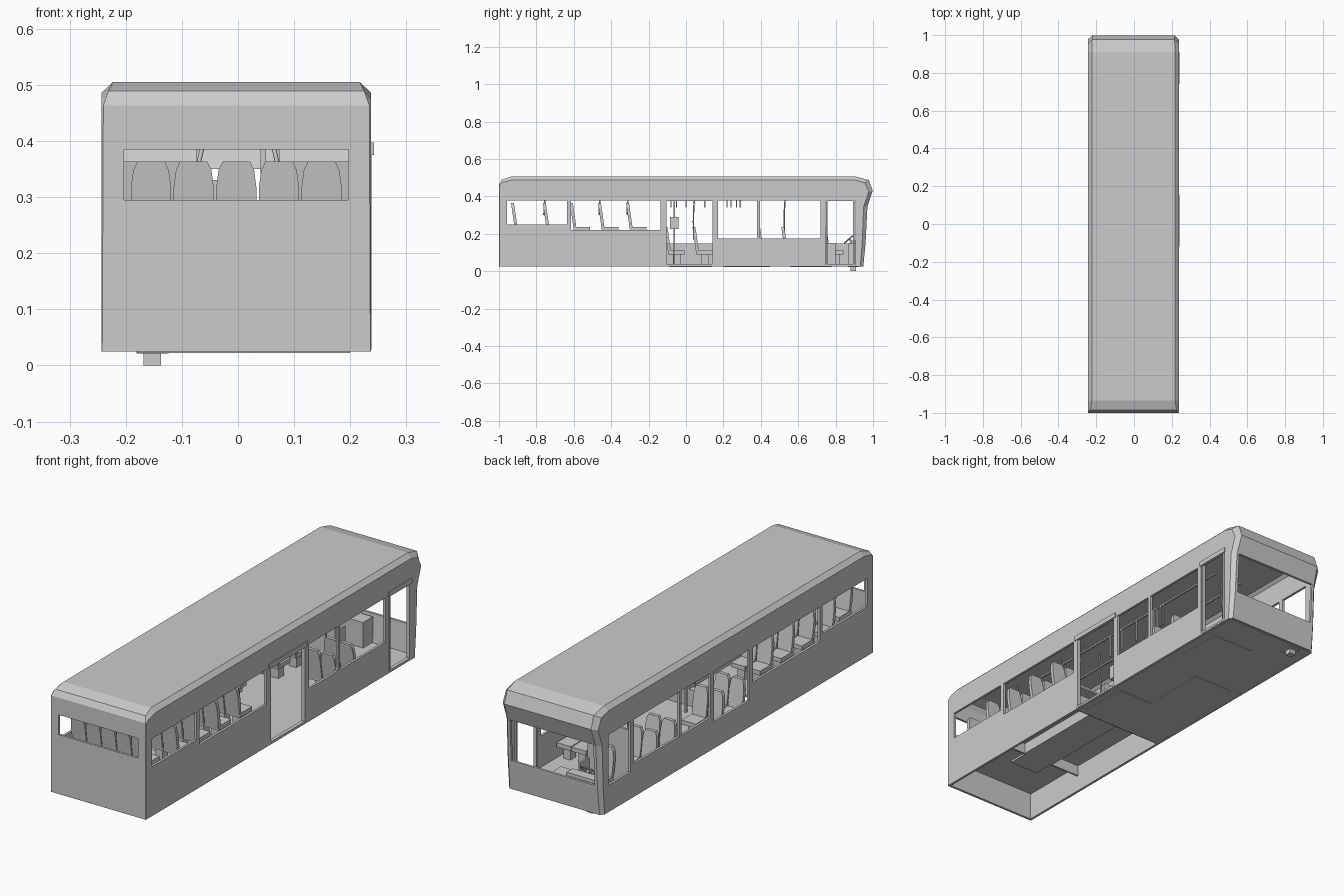
import bpy, bmesh, math
from mathutils import Matrix, Vector

old = bpy.data.objects.get("Cube")
if old:
    bpy.data.objects.remove(old, do_unlink=True)

grey = bpy.data.materials.new("plain grey")
grey.use_nodes = True
GREY = (0.6, 0.6, 0.6, 1)
grey.diffuse_color = GREY
grey.node_tree.nodes["Principled BSDF"].inputs["Base Color"].default_value = GREY
CX = -0.003   # body centre line


def finish(name, bm):
    bmesh.ops.recalc_face_normals(bm, faces=bm.faces)
    me = bpy.data.meshes.new(name)
    bm.to_mesh(me)
    bm.free()
    me.materials.append(grey)
    ob = bpy.data.objects.new(name, me)
    bpy.context.collection.objects.link(ob)
    return ob


def add_box(bm, x, y, z):
    size = Vector((x[1] - x[0], y[1] - y[0], z[1] - z[0]))
    mid = Vector((sum(x), sum(y), sum(z))) / 2
    bmesh.ops.create_cube(bm, size=1, matrix=Matrix.Translation(mid) @ Matrix.Diagonal(size).to_4x4())


def boxes(name, *items):
    bm = bmesh.new()
    for item in items:
        add_box(bm, *item)
    return finish(name, bm)


def pole(name, points, radius=0.004):
    cu = bpy.data.curves.new(name, "CURVE")
    cu.dimensions = "3D"
    cu.bevel_depth = radius
    cu.bevel_resolution = 1
    cu.resolution_u = 4
    cu.use_fill_caps = True
    sp = cu.splines.new("BEZIER")
    sp.bezier_points.add(len(points) - 1)
    for bp, p in zip(sp.bezier_points, points):
        bp.co = p
        bp.handle_left_type = bp.handle_right_type = "AUTO"
    cu.materials.append(grey)
    ob = bpy.data.objects.new(name, cu)
    bpy.context.collection.objects.link(ob)


# Body shell: centre skin (y, z, half width) with matching side edge (y, z)
HALF = 0.24
outline = [
    (-1, .025, .239, -.998, .025), (-1, .463, .237, -.998, .46),
    (-.985, .489, .228, -.982, .474), (-.935, .505, .22, -.935, .486),
    (.91, .505, .22, .905, .486), (.978, .487, .218, .955, .472),
    (.998, .43, .218, .978, .425), (.97, .345, .222, .95, .345),
    (.96, .15, .224, .942, .15), (.948, .025, .226, .932, .025)]
bm = bmesh.new()
rows = []
for y, z, w, ys, zs in outline:
    rows.append([bm.verts.new(c) for c in (
        (CX + HALF, ys, zs), (CX + w, y, z), (CX - w, y, z), (CX - HALF, ys, zs))])
for a, b in zip(rows, rows[1:]):
    for i in range(3):
        bm.faces.new((a[i], a[i + 1], b[i + 1], b[i]))
bm.faces.new([r[0] for r in rows])
bm.faces.new([r[3] for r in rows])
body = finish("body_shell", bm)
# keep the shell normals pointing outward for the wall thickness
if max(body.data.polygons, key=lambda p: p.center.z).normal.z < 0:
    body.data.flip_normals()
solid = body.modifiers.new("wall", "SOLIDIFY")
solid.thickness = 0.012
solid.offset = -1

# Openings: (rear y, front y, sill on door side, sill on other side)
DOOR = 0.036
bays = [(-.957, -.635, .25, .25), (-.615, -.135, .22, .22), (-.107, .145, DOOR, .147),
        (.17, .38, .175, .175), (.395, .72, .175, .175), (.745, .905, DOOR, .147)]
cuts = []
for y0, y1, right, left in bays:
    cuts.append(((.2, .3), (y0, y1), (right, .377)))
    cuts.append(((-.3, -.2), (y0, y1), (left, .377)))
cuts.append(((CX - .2, CX + .2), (-1.1, -.97), (.295, .385)))
cuts.append(((CX - .21, CX + .21), (.925, 1.1), (.16, .35)))
cutter = boxes("opening_cutter", *cuts)
cutter.hide_render = True
cut = body.modifiers.new("openings", "BOOLEAN")
cut.operation = "DIFFERENCE"
cut.solver = "EXACT"
cut.object = cutter
bpy.context.view_layer.objects.active = body
for m in ("wall", "openings"):
    bpy.ops.object.modifier_apply(modifier=m)
bpy.data.objects.remove(cutter, do_unlink=True)

# Door headers and jambs
for label, y0, y1 in (("middle", -.12, .157), ("front", .74, .91)):
    boxes(label + "_door_frame",
          ((.23, .242), (y0, y1), (.375, .397)),
          ((.222, .238), (y0 + .008, y0 + .016), (.03, .38)),
          ((.222, .238), (y1 - .016, y1 - .008), (.03, .38)),
          ((.222, .238), (y0 + .01, y1 - .01), (.028, .037)))

# Floors: low front deck, raised rear deck with sunken aisle, rear bench plinth
IN = (-.231, .225)
HIGH = .16
boxes("low_floor", (IN, (-.12, .935), (.025, .034)))
boxes("rear_platforms",
      ((IN[0], -.075), (-.66, -.12), (HIGH - .01, HIGH)),
      ((.07, IN[1]), (-.66, -.12), (HIGH - .01, HIGH)),
      ((-.075, .07), (-.76, -.12), (.1, .11)),
      ((-.081, -.073), (-.66, -.12), (.1, HIGH)),
      ((.068, .076), (-.66, -.12), (.1, HIGH)),
      (IN, (-.128, -.12), (.03, .11)))
boxes("rear_bench_plinth", (IN, (-.985, -.66), (HIGH - .01, HIGH)),
      (IN, (-.668, -.66), (.1, HIGH)))
boxes("floor_hatches", ((.02, .2), (-.09, .14), (.022, .026)),
      ((-.18, .02), (.2, .45), (.022, .026)), ((-.02, .19), (.56, .78), (.022, .026)))
boxes("tow_block", ((-.168, -.137), (.88, .91), (0, .026)),
      ((-.181, -.124), (.865, .925), (.021, .027)))


# Seats face the bus nose (+y); y is the backrest
def seat(name, x, y, base, width=.072):
    bm = bmesh.new()
    w = width / 2
    half = [(w * .9, .06), (w, .1), (w, .155), (w * .88, .188), (w * .68, .203)]
    face = half + [(-a, b) for a, b in reversed(half)]
    lean = lambda z: y - .02 * (z - .06) / .14
    verts = [bm.verts.new((x + a, lean(b), base + b)) for a, b in face]
    f = bm.faces.new(verts)
    ext = bmesh.ops.extrude_face_region(bm, geom=[f])
    for v in ext["geom"]:
        if isinstance(v, bmesh.types.BMVert):
            v.co.y += .016
    add_box(bm, (x - w, x + w), (y, y + .088), (base + .055, base + .075))
    add_box(bm, (x - .018, x + .018), (y + .025, y + .065), (base, base + .056))
    return finish(name, bm)


PAIRS = {"left_outer": .183, "left_inner": .107, "right_inner": -.113, "right_outer": -.189}
for i in range(5):
    seat("rear_bench_seat", CX + (i - 2) * .076, -.915, HIGH)
for y in (-.745, -.6, -.45, -.3):
    for side, x in PAIRS.items():
        seat("rear_seat_" + side, x, y, HIGH)
for y in (-.095, .055, .4, .53):
    for side, x in PAIRS.items():
        if x < 0 or y > .3:
            seat("front_seat_" + side, x, y, .034)
seat("driver_seat", -.12, .755, .034, .09)

# Curved grab poles, ceiling rails and hanging straps
for s in (-1, 1):
    for y, z in ((-.745, .3), (-.45, .3), (-.3, .3), (.055, .17), (.54, .17)):
        if z > .2 or s < 0 or y > .3:
            pole("grab_pole", [(s * .074, y - .015, z), (s * .07, y - .012, .36),
                               (s * .05, y, .44), (s * .05, y + .005, .492)])
    boxes("ceiling_rail", ((s * .07 - .004, s * .07 + .004), (-.6, .65), (.44, .447)))
    for y in (-.08, -.05, .0, .1, .22, .24, .27, .29):
        boxes("hanging_strap", ((s * .07 - .004, s * .07 + .004), (y - .003, y + .003), (.34, .442)))

# Ticket machine on its post
boxes("ticket_machine", ((.02, .07), (-.085, -.04), (.225, .29)),
      ((.04, .05), (-.067, -.058), (.034, .44)))

# Driver area: partition, dashboard and steering wheel
boxes("driver_partition", (((IN[0]), -.02), (.725, .735), (.034, .33)),
      ((-.028, -.02), (.735, .8), (.034, .15)))
boxes("dashboard", ((IN[0], .02), (.87, .94), (.034, .15)),
      ((-.2, -.05), (.885, .93), (.15, .165)))
bm = bmesh.new()
place = Matrix.Translation((-.12, .872, .172)) @ Matrix.Rotation(math.radians(40), 4, "X")
N, M = 16, 5
ring = []
for i in range(N):
    a = i * math.tau / N
    ring.append([bm.verts.new(place @ Vector((
        (.032 + .004 * math.cos(b)) * math.cos(a), (.032 + .004 * math.cos(b)) * math.sin(a),
        .004 * math.sin(b)))) for b in (j * math.tau / M for j in range(M))])
for i in range(N):
    for j in range(M):
        p, q, k = ring[i], ring[(i + 1) % N], (j + 1) % M
        bm.faces.new((p[j], q[j], q[k], p[k]))
finish("steering_wheel", bm)
pole("steering_column", [(-.12, .872, .172), (-.12, .9, .135)], .006)
